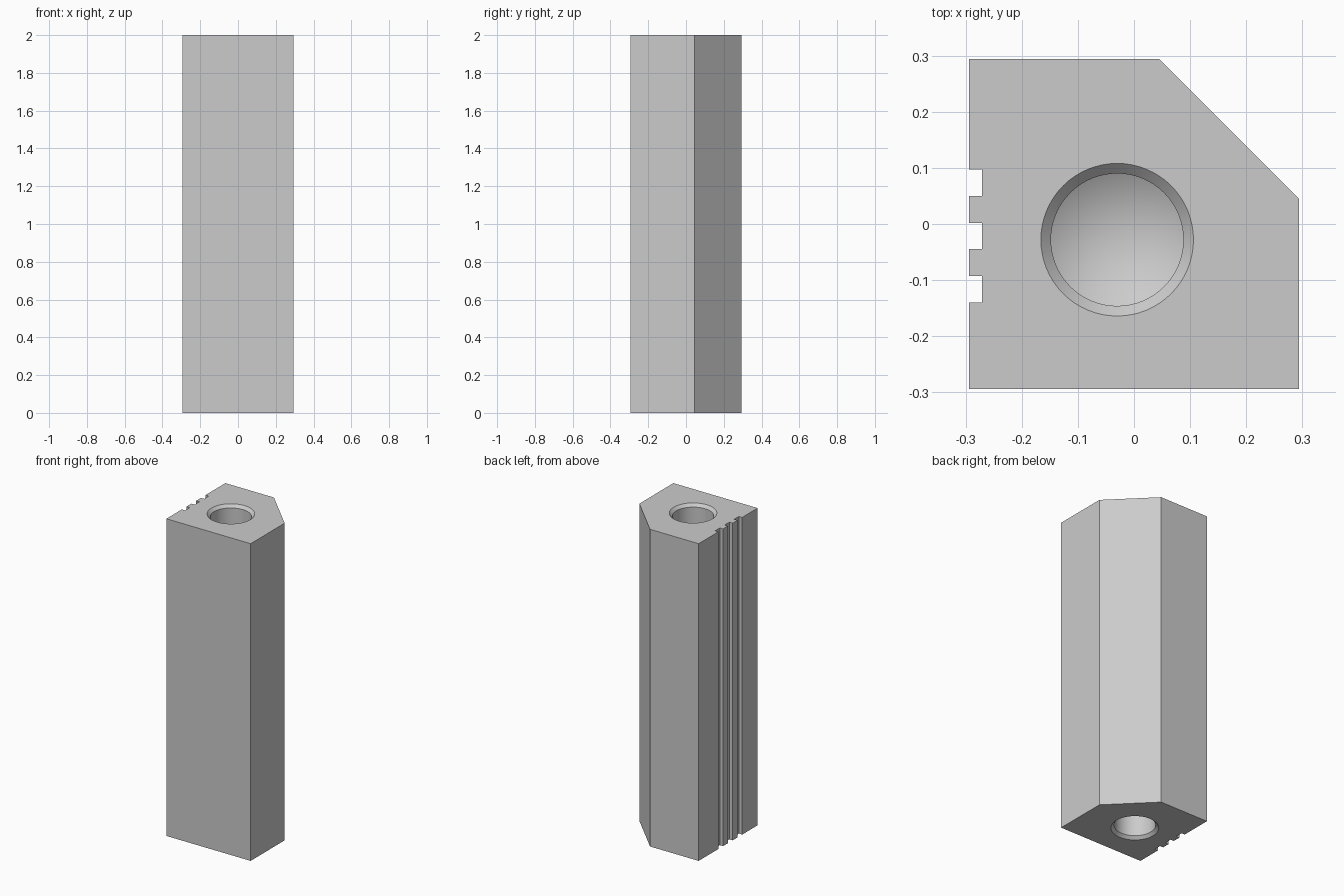
import bpy, bmesh, math

cube = bpy.data.objects.get("Cube")
if cube:
    bpy.data.objects.remove(cube, do_unlink=True)

HEIGHT = 2.0
HALF = 0.294
CORNER = 0.045          # where the cut corner starts
GROOVE_X = -0.271
GROOVE_TOPS = (-0.093, 0.002, 0.097)
GROOVE_WIDTH = 0.047
HOLE_CENTRE = (-0.03, -0.028)
RIM, BORE = 0.136, 0.118
DEPTH, TIP = 0.55, 0.07

grey = bpy.data.materials.new("plain grey")
grey.use_nodes = True
colour = (0.6, 0.6, 0.6, 1)
grey.diffuse_color = colour
grey.node_tree.nodes["Principled BSDF"].inputs["Base Color"].default_value = colour


def make_object(name, bm):
    bmesh.ops.recalc_face_normals(bm, faces=bm.faces)
    mesh = bpy.data.meshes.new(name)
    bm.to_mesh(mesh)
    bm.free()
    mesh.materials.append(grey)
    obj = bpy.data.objects.new(name, mesh)
    bpy.context.collection.objects.link(obj)
    return obj


def make_drill(name, end, inward):
    """Countersunk blind bore with a conical tip, as a cutter."""
    bm = bmesh.new()
    sink = RIM - BORE
    profile = [(RIM, -0.05), (RIM, 0), (BORE, sink), (BORE, DEPTH)]
    count = 64
    rings = []
    for radius, depth in profile:
        ring = []
        for i in range(count):
            a = math.tau * i / count
            ring.append(bm.verts.new((HOLE_CENTRE[0] + radius * math.cos(a),
                                      HOLE_CENTRE[1] + radius * math.sin(a),
                                      end + inward * depth)))
        rings.append(ring)
    tip = bm.verts.new((*HOLE_CENTRE, end + inward * (DEPTH + TIP)))
    bm.faces.new(rings[0])
    for i in range(count):
        j = (i + 1) % count
        for a, b in zip(rings, rings[1:]):
            bm.faces.new((a[i], a[j], b[j], b[i]))
        bm.faces.new((rings[-1][i], rings[-1][j], tip))
    obj = make_object(name, bm)
    obj.hide_render = True
    return obj


# Post: square section with one cut corner and three grooves in the right side
outline = [(-HALF, -HALF), (HALF, -HALF), (HALF, CORNER), (CORNER, HALF), (-HALF, HALF)]
for top in reversed(GROOVE_TOPS):
    low = top - GROOVE_WIDTH
    outline += [(-HALF, top), (GROOVE_X, top), (GROOVE_X, low), (-HALF, low)]

bm = bmesh.new()
base = bm.faces.new([bm.verts.new((x, y, 0)) for x, y in outline])
extruded = bmesh.ops.extrude_face_region(bm, geom=[base], use_keep_orig=True)
moved = [v for v in extruded["geom"] if isinstance(v, bmesh.types.BMVert)]
bmesh.ops.translate(bm, verts=moved, vec=(0, 0, HEIGHT))
post = make_object("post", bm)

# Holes in both ends
drills = [make_drill("top_hole_cutter", HEIGHT, -1), make_drill("bottom_hole_cutter", 0, 1)]
bpy.ops.object.select_all(action="DESELECT")
post.select_set(True)
bpy.context.view_layer.objects.active = post
for drill in drills:
    cut = post.modifiers.new("end hole", "BOOLEAN")
    cut.operation = "DIFFERENCE"
    cut.solver = "EXACT"
    cut.object = drill
    bpy.ops.object.modifier_apply(modifier=cut.name)
    bpy.data.objects.remove(drill, do_unlink=True)

bpy.ops.object.shade_smooth_by_angle(angle=math.radians(25))
